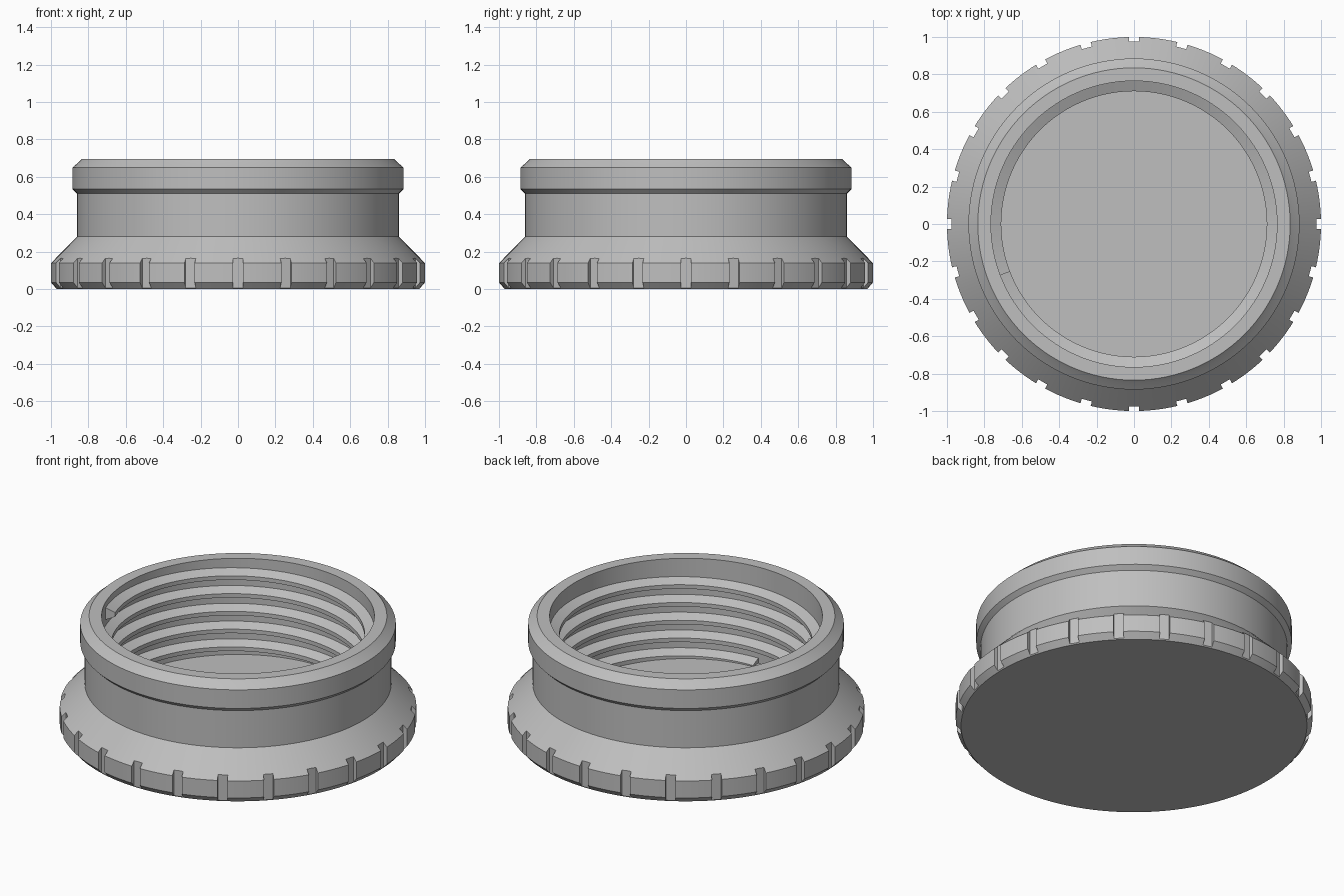
import bpy, bmesh
from math import cos, sin, radians, tau
from mathutils import Matrix, Vector

cube = bpy.data.objects.get("Cube")
if cube:
    bpy.data.objects.remove(cube, do_unlink=True)

SEGMENTS = 120
NOTCHES = 24
WALL = 0.765     # inner wall radius
CREST = 0.71     # thread crest radius
PITCH = 0.11
TURNS = 4.8

grey = bpy.data.materials.new("plain_grey")
grey.use_nodes = True
colour = (0.52, 0.52, 0.52, 1)
grey.diffuse_color = colour
grey.node_tree.nodes["Principled BSDF"].inputs["Base Color"].default_value = colour


def make_object(name, bm):
    bmesh.ops.recalc_face_normals(bm, faces=bm.faces[:])
    mesh = bpy.data.meshes.new(name)
    bm.to_mesh(mesh)
    bm.free()
    mesh.materials.append(grey)
    obj = bpy.data.objects.new(name, mesh)
    bpy.context.collection.objects.link(obj)
    return obj


def activate(obj):
    bpy.ops.object.select_all(action='DESELECT')
    obj.select_set(True)
    bpy.context.view_layer.objects.active = obj


def smooth(obj):
    activate(obj)
    bpy.ops.object.shade_smooth_by_angle(angle=radians(20))


# Cap body: a turned profile from the underside, over the rim, to the inner floor
profile = [
    (0, 0), (0.97, 0), (1, 0.035), (1, 0.14), (0.86, 0.28), (0.86, 0.51),
    (0.885, 0.535), (0.885, 0.65), (0.85, 0.68), (0.835, 0.695),
    (WALL, 0.695), (WALL, 0.1), (0, 0.1),
]
bm = bmesh.new()
verts = [bm.verts.new((r, 0, z)) for r, z in profile]
edges = [bm.edges.new(pair) for pair in zip(verts, verts[1:])]
bmesh.ops.spin(bm, geom=verts + edges, cent=(0, 0, 0), axis=(0, 0, 1),
               angle=tau, steps=SEGMENTS, use_duplicate=False)
bmesh.ops.remove_doubles(bm, verts=bm.verts[:], dist=0.0001)
body = make_object("cap_body", bm)

# Grip notches around the foot
bm = bmesh.new()
for i in range(NOTCHES):
    place = (Matrix.Rotation(tau * i / NOTCHES, 4, 'Z')
             @ Matrix.Translation(Vector((1.025, 0, 0.1)))
             @ Matrix.Diagonal((0.1, 0.056, 0.3, 1)))
    bmesh.ops.create_cube(bm, size=1, matrix=place)
cutter = make_object("notch_cutter", bm)
cutter.hide_render = True

cut = body.modifiers.new("grip_notches", 'BOOLEAN')
cut.operation = 'DIFFERENCE'
cut.solver = 'EXACT'
cut.object = cutter
activate(body)
bpy.ops.object.modifier_apply(modifier=cut.name)
bpy.data.objects.remove(cutter, do_unlink=True)
smooth(body)

# Inner screw thread: a trapezoid swept down a helix, rooted in the wall
section = [(WALL + 0.01, 0.004), (CREST, -0.025), (CREST, -0.05), (WALL + 0.01, -0.079)]
bm = bmesh.new()
previous = None
steps = int(TURNS * SEGMENTS)
for i in range(steps + 1):
    a = radians(201) - tau * i / SEGMENTS
    top = 0.66 - PITCH * i / SEGMENTS
    ring = [bm.verts.new((r * cos(a), r * sin(a), top + dz)) for r, dz in section]
    if previous:
        for j in range(4):
            k = (j + 1) % 4
            bm.faces.new((previous[j], previous[k], ring[k], ring[j]))
    else:
        bm.faces.new(ring)
    previous = ring
bm.faces.new(previous[::-1])
smooth(make_object("screw_thread", bm))
